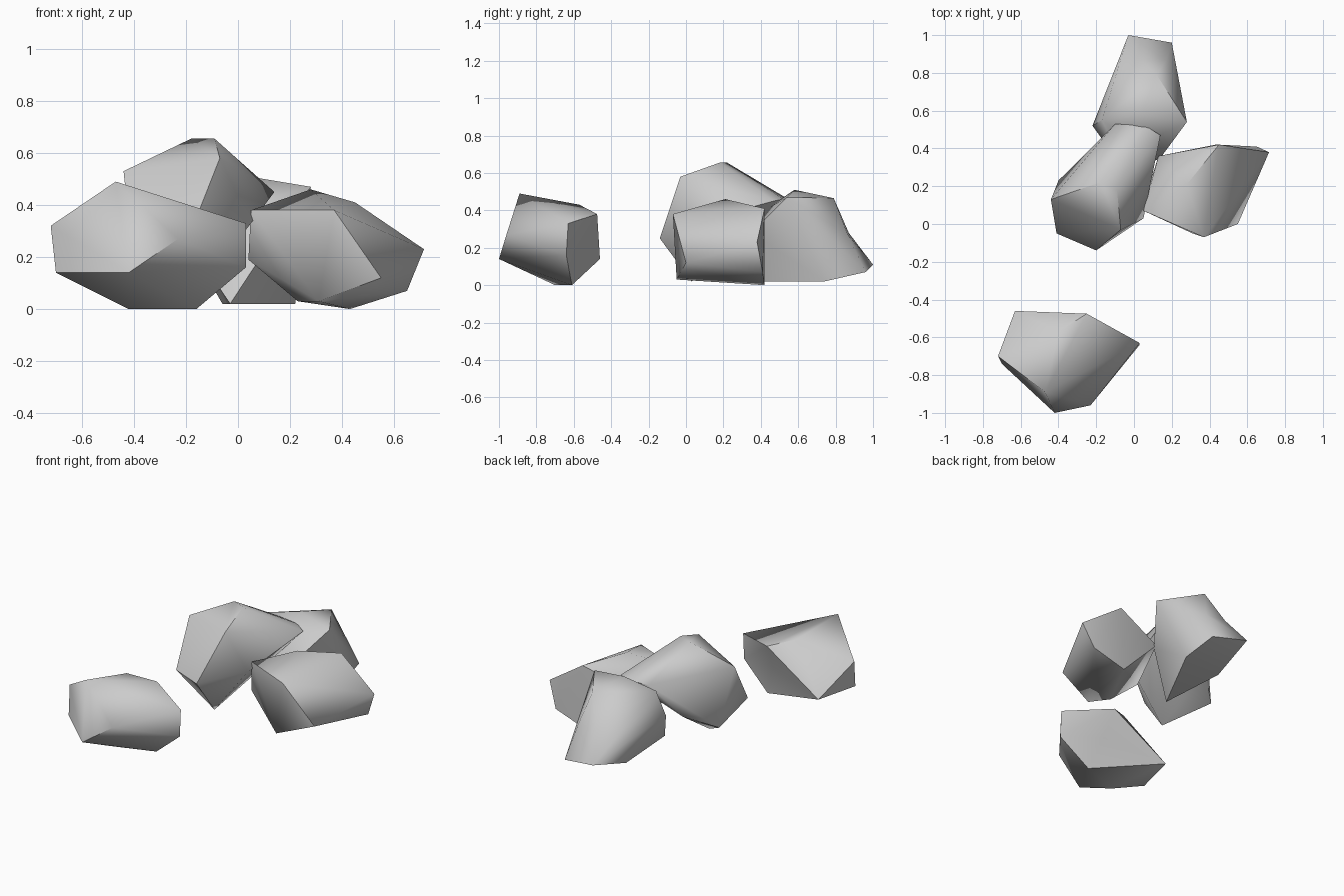
import bpy, bmesh, math
from mathutils import Vector
from mathutils.geometry import intersect_point_line

if "Cube" in bpy.data.objects:
    bpy.data.objects.remove(bpy.data.objects["Cube"])

stone = bpy.data.materials.new("grey stone")
stone.diffuse_color = (0.6, 0.6, 0.6, 1)
stone.use_nodes = True
stone.node_tree.nodes["Principled BSDF"].inputs["Base Color"].default_value = stone.diffuse_color


def gap(point, edge):
    """Distance from a point to an edge."""
    a, b = (v.co for v in edge.verts)
    t = intersect_point_line(point, a, b)[1]
    return (a.lerp(b, min(max(t, 0), 1)) - point).length


def rock(name, corners, dents=()):
    """Faceted boulder: skin around its corner points, with the nearest edges pushed in to the dents."""
    bm = bmesh.new()
    for c in corners:
        bm.verts.new(c)
    bmesh.ops.convex_hull(bm, input=bm.verts[:])
    loose = [v for v in bm.verts if not v.link_faces]
    bmesh.ops.delete(bm, geom=loose, context='VERTS')
    for d in map(Vector, dents):
        edge = min(bm.edges, key=lambda e: gap(d, e))
        cut = bmesh.ops.subdivide_edges(bm, edges=[edge], cuts=1)
        for v in cut['geom_inner']:
            if isinstance(v, bmesh.types.BMVert):
                v.co = d
        bmesh.ops.triangulate(bm, faces=bm.faces[:])
    bmesh.ops.recalc_face_normals(bm, faces=bm.faces[:])
    mesh = bpy.data.meshes.new(name)
    bm.to_mesh(mesh)
    bm.free()
    mesh.materials.append(stone)
    ob = bpy.data.objects.new(name, mesh)
    bpy.context.collection.objects.link(ob)
    bpy.ops.object.select_all(action='DESELECT')
    ob.select_set(True)
    bpy.context.view_layer.objects.active = ob
    bpy.ops.object.shade_smooth_by_angle(angle=math.radians(52))
    return ob


# separate boulder at the front
rock("front_rock", [
    (0.03, -0.63, 0.33), (0.03, -0.64, 0.16), (-0.16, -0.61, 0.0), (-0.63, -0.46, 0.14),
    (-0.25, -0.475, 0.38), (-0.42, -0.70, 0.0), (-0.42, -1.0, 0.14), (-0.23, -0.96, 0.27),
    (-0.47, -0.89, 0.49), (-0.72, -0.70, 0.32), (-0.70, -0.74, 0.14), (-0.40, -0.57, 0.43)],
    dents=[(-0.23, -0.555, 0.21)])

# tallest boulder of the cluster
rock("tall_rock", [
    (-0.44, 0.13, 0.53), (-0.41, -0.05, 0.25), (-0.20, -0.14, 0.25), (-0.07, -0.03, 0.58),
    (-0.09, 0.18, 0.655), (-0.18, 0.22, 0.655), (0.05, 0.03, 0.33), (0.14, 0.47, 0.45),
    (0.06, 0.52, 0.46), (-0.10, 0.53, 0.47), (-0.40, 0.23, 0.16), (-0.19, 0.03, 0.02),
    (-0.24, 0.37, 0.24)])

# boulder on the right
rock("right_rock", [
    (0.05, 0.07, 0.38), (0.28, 0.21, 0.46), (0.45, 0.42, 0.41), (0.715, 0.38, 0.23),
    (0.65, 0.41, 0.07), (0.43, 0.42, 0.0), (0.55, 0.0, 0.12), (0.31, -0.05, 0.03),
    (0.37, -0.07, 0.38), (0.23, 0.06, 0.03), (0.04, 0.08, 0.19), (0.13, 0.36, 0.30)])

# boulder at the back, reaching under the tall one
rock("back_rock", [
    (-0.03, 1.0, 0.11), (0.20, 0.96, 0.07), (0.28, 0.54, 0.47), (0.04, 0.58, 0.51),
    (0.12, 0.79, 0.465), (-0.17, 0.55, 0.46), (-0.22, 0.52, 0.30), (0.14, 0.35, 0.28),
    (0.22, 0.74, 0.02), (-0.06, 0.70, 0.02), (-0.03, 0.26, 0.02), (0.03, 0.42, 0.40)],
    dents=[(0.17, 0.865, 0.27), (0.03, 0.87, 0.28)])
